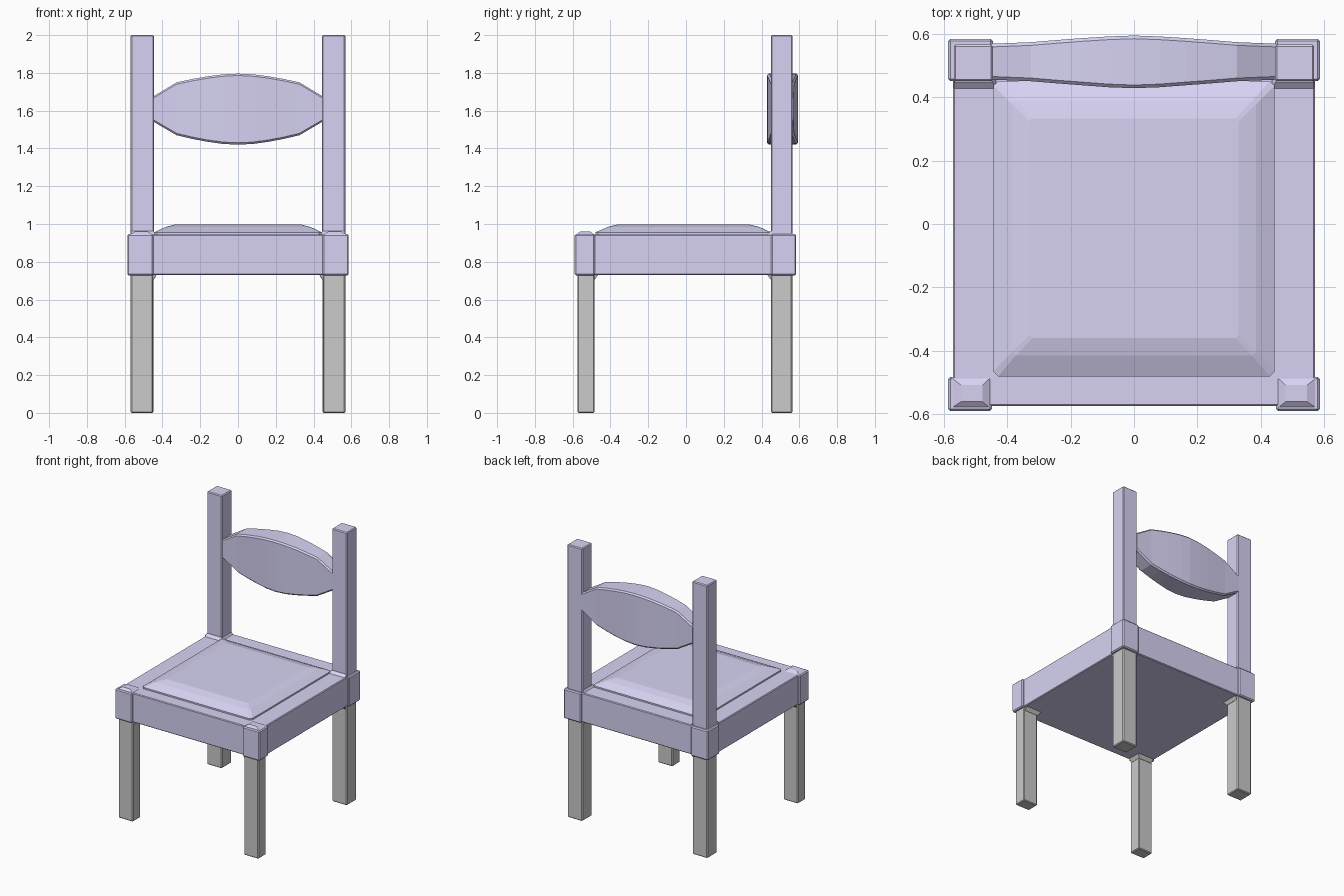
import bpy, bmesh

if "Cube" in bpy.data.objects:
    bpy.data.objects.remove(bpy.data.objects["Cube"])

lavender = bpy.data.materials.new("lavender_paint")
lavender.diffuse_color = (0.68, 0.65, 0.9, 1)
lavender.use_nodes = True
lavender.node_tree.nodes["Principled BSDF"].inputs["Base Color"].default_value = lavender.diffuse_color


def loft(name, rings, mat=None, mirror=False, bevel=0.0):
    """Skin equal-sized point rings, cap both ends."""
    bm = bmesh.new()
    loops = [[bm.verts.new(p) for p in ring] for ring in rings]
    n = len(loops[0])
    for a, b in zip(loops, loops[1:]):
        for i in range(n):
            j = (i + 1) % n
            bm.faces.new((a[i], a[j], b[j], b[i]))
    bm.faces.new(loops[0][::-1])
    bm.faces.new(loops[-1])
    bmesh.ops.recalc_face_normals(bm, faces=bm.faces)
    me = bpy.data.meshes.new(name)
    bm.to_mesh(me)
    bm.free()
    ob = bpy.data.objects.new(name, me)
    bpy.context.collection.objects.link(ob)
    if mat:
        me.materials.append(mat)
    if bevel:
        mod = ob.modifiers.new("bevel", 'BEVEL')
        mod.width, mod.segments = bevel, 1
    if mirror:
        ob.modifiers.new("mirror", 'MIRROR')
    return ob


def rect(x0, x1, y0, y1, z):
    return [(x0, y0, z), (x1, y0, z), (x1, y1, z), (x0, y1, z)]


def box(name, x, y, z, mat=None, mirror=False, bevel=0.0):
    return loft(name, [rect(*x, *y, h) for h in z], mat, mirror, bevel)


def octagon(x, y0, y1, c, z):
    return [(-x + c, y0, z), (x - c, y0, z), (x, y0 + c, z), (x, y1 - c, z),
            (x - c, y1, z), (-x + c, y1, z), (-x, y1 - c, z), (-x, y0 + c, z)]


# Grey legs and their flared tops under the seat
box("front_leg", (.45, .568), (-.575, -.485), (0, .735), mirror=True, bevel=.006)
box("back_leg", (.447, .568), (.45, .563), (0, .735), mirror=True, bevel=.006)
loft("front_leg_flare", [rect(.448, .56, -.565, -.483, .705),
                         rect(.43, .56, -.565, -.463, .733)], mirror=True)
loft("back_leg_flare", [rect(.445, .56, .448, .555, .705),
                        rect(.43, .56, .428, .555, .733)], mirror=True)

# Seat frame with corner blocks
box("seat_frame", (-.571, .571), (-.574, .568), (.73, .945), lavender, bevel=.005)
box("front_corner_block", (.448, .586), (-.59, -.482), (.728, .946), lavender, True, .007)
box("back_corner_block", (.445, .586), (.45, .583), (.728, .946), lavender, True, .007)
loft("front_corner_cap", [rect(.453, .575, -.58, -.485, .944),
                          rect(.478, .545, -.56, -.508, .96)], lavender, True)

# Cushion with stepped, sloping rim
loft("seat_cushion", [octagon(.443, -.48, .45, .015, .94),
                      octagon(.443, -.48, .45, .015, .956),
                      octagon(.385, -.415, .39, .012, .984),
                      octagon(.33, -.36, .333, .01, .998)], lavender)

# Back posts with small sloped feet
box("back_post", (.445, .568), (.45, .565), (.73, 2), lavender, True, .006)
loft("back_post_foot", [rect(.433, .568, .425, .56, .943),
                        rect(.447, .566, .448, .56, .962)], lavender, True)

# Bulging backrest: (x, y front, y back, z bottom, z top)
half = [(.45, .455, .568, 1.543, 1.675), (.325, .45, .573, 1.47, 1.75),
        (.24, .443, .58, 1.45, 1.768), (.16, .437, .586, 1.435, 1.782),
        (.08, .431, .591, 1.424, 1.792), (0, .428, .594, 1.42, 1.796)]
stations = [(-s[0], *s[1:]) for s in half[:-1]] + half[::-1]
c = .01  # chamfer
loft("backrest", [[(x, f, b + c), (x, f + c, b), (x, k - c, b), (x, k, b + c),
                   (x, k, t - c), (x, k - c, t), (x, f + c, t), (x, f, t - c)]
                  for x, f, k, b, t in stations], lavender)
